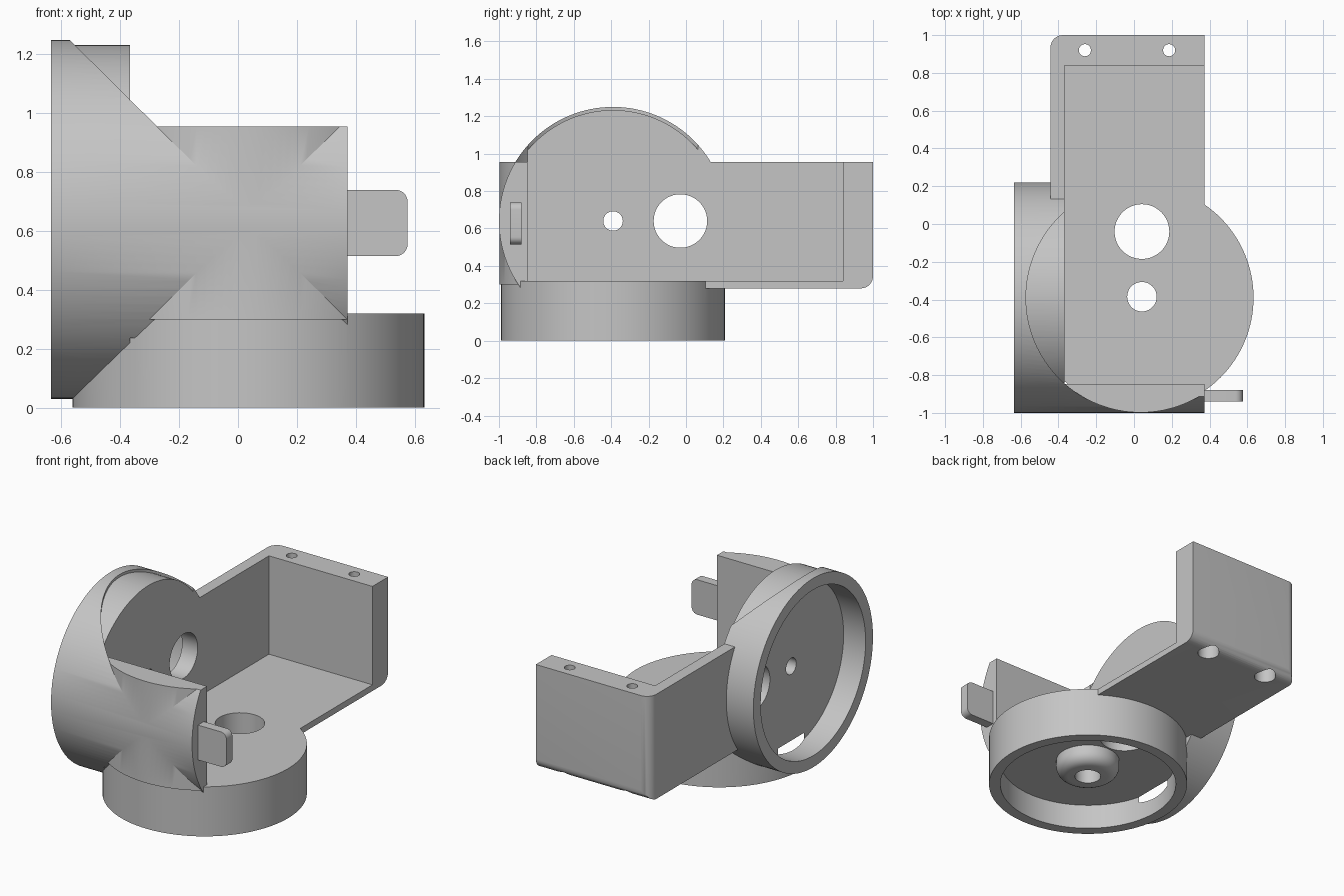
import bpy
import bmesh
import math
from mathutils import Matrix, Vector

default = bpy.data.objects.get("Cube")
if default:
    bpy.data.objects.remove(default, do_unlink=True)

grey = bpy.data.materials.new("light_grey")
grey.use_nodes = True
colour = (0.56, 0.56, 0.56, 1)
grey.diffuse_color = colour
grey.node_tree.nodes["Principled BSDF"].inputs["Base Color"].default_value = colour


def finish(name, bm):
    mesh = bpy.data.meshes.new(name)
    bmesh.ops.recalc_face_normals(bm, faces=bm.faces)
    bm.to_mesh(mesh)
    bm.free()
    obj = bpy.data.objects.new(name, mesh)
    bpy.context.collection.objects.link(obj)
    mesh.materials.append(grey)
    return obj


def cylinder(name, axis, a, b, radius, lo, hi, round_low=0, sides=128):
    """axis 'z': centre (x=a, y=b); axis 'x': centre (y=a, z=b)."""
    bm = bmesh.new()
    bmesh.ops.create_cone(bm, cap_ends=True, segments=sides, radius1=radius,
                          radius2=radius, depth=hi - lo)
    if round_low:
        low = [e for e in bm.edges if all(v.co.z < 0 for v in e.verts)]
        bmesh.ops.bevel(bm, geom=low, offset=round_low, segments=6,
                        profile=0.5, affect='EDGES')
    mid = (lo + hi) / 2
    if axis == 'z':
        move = Matrix.Translation((a, b, mid))
    else:
        move = Matrix.Translation((mid, a, b)) @ Matrix.Rotation(math.pi / 2, 4, 'Y')
    bm.transform(move)
    return finish(name, bm)


def box(name, lo, hi, radius=0, rounded=None):
    """Box between two corners; rounded(mid point) picks the edges to fillet."""
    lo, hi = Vector(lo), Vector(hi)
    bm = bmesh.new()
    bmesh.ops.create_cube(bm, size=1)
    bm.transform(Matrix.Translation((lo + hi) / 2) @ Matrix.Diagonal((*(hi - lo), 1)))
    if rounded:
        edges = [e for e in bm.edges if rounded((e.verts[0].co + e.verts[1].co) / 2)]
        bmesh.ops.bevel(bm, geom=edges, offset=radius, segments=8,
                        profile=0.5, affect='EDGES')
    return finish(name, bm)


def combine(target, tool, operation):
    tool.hide_render = True
    mod = target.modifiers.new("combine", 'BOOLEAN')
    mod.operation = operation
    mod.solver = 'EXACT'
    mod.object = tool
    bpy.context.view_layer.objects.active = target
    bpy.ops.object.modifier_apply(modifier=mod.name)
    bpy.data.objects.remove(tool, do_unlink=True)


CX, CY, CZ = 0.035, -0.39, 0.64     # shared centre of both wheel cups
FLOOR, TOP = 0.32, 0.955            # bracket floor and rim heights
WALL, SIDE = -0.367, 0.372          # bracket inner wall and open side

# Side cup, running on into the curved front wall
body = cylinder("wheel_bracket", 'x', CY, CZ, 0.61, -0.635, SIDE)
combine(body, cylinder("bore", 'z', CX, CY, 0.607, 0.3, 1.6), 'DIFFERENCE')
combine(body, box("opening", (WALL, -0.847, -0.5), (1, 1, 1.6)), 'DIFFERENCE')
combine(body, box("rim_trim", (0, -1.2, TOP), (1, 0, 1.6)), 'DIFFERENCE')
combine(body, cylinder("side_disc", 'x', CY, CZ, 0.593, -0.625, WALL), 'UNION')

# Upright part of the front wall
front = cylinder("front_wall", 'z', CX, CY, 0.608, 0.3, TOP)
combine(front, box("front_limit", (WALL - 0.01, -1.2, -0.2), (SIDE, -0.847, 1.2)),
        'INTERSECT')
combine(body, front, 'UNION')

# Bottom cup
combine(body, cylinder("bottom_cup", 'z', CX, CY, 0.598, 0, FLOOR), 'UNION')

# Rear arm: floor, side wall and thick back wall
arm = box("rear_arm", (-0.442, -0.3, 0.28), (SIDE, 1, TOP), 0.065,
          lambda m: m.y > 0.99 and (m.x < -0.43 or m.z < 0.29))
combine(arm, box("arm_space", (WALL, -1, FLOOR), (1, 0.84, 1.5)), 'DIFFERENCE')
combine(body, arm, 'UNION')

# Wheel recesses
combine(body, cylinder("bottom_recess", 'z', CX, CY, 0.53, -0.1, 0.16), 'DIFFERENCE')
combine(body, cylinder("side_recess", 'x', CY, CZ, 0.535, -0.8, -0.478), 'DIFFERENCE')

# Hub under the floor
combine(body, cylinder("hub", 'z', 0.042, -0.385, 0.19, 0.05, 0.22, 0.07), 'UNION')

# Axle, cable and screw holes, with counterbores under the screws
for x, y, r, hi in ((0.042, -0.385, 0.078, 0.5), (0.042, -0.04, 0.145, 0.5),
                    (-0.26, 0.92, 0.032, 1.2), (0.186, 0.92, 0.032, 1.2),
                    (-0.26, 0.92, 0.064, 0.38), (0.186, 0.92, 0.064, 0.38)):
    combine(body, cylinder("hole", 'z', x, y, r, -0.1, hi, sides=48), 'DIFFERENCE')
for y, r in ((-0.39, 0.052), (-0.03, 0.143)):
    combine(body, cylinder("hole", 'x', y, CZ, r, -0.8, -0.2, sides=48), 'DIFFERENCE')

# Side tab
tab = box("side_tab", (0.36, -0.94, 0.515), (0.576, -0.88, 0.74), 0.04,
          lambda m: m.x > 0.57 and abs(m.z - 0.6275) > 0.1)

for obj in (body, tab):
    bpy.ops.object.select_all(action='DESELECT')
    obj.select_set(True)
    bpy.context.view_layer.objects.active = obj
    bpy.ops.object.shade_smooth_by_angle(angle=math.radians(25))
